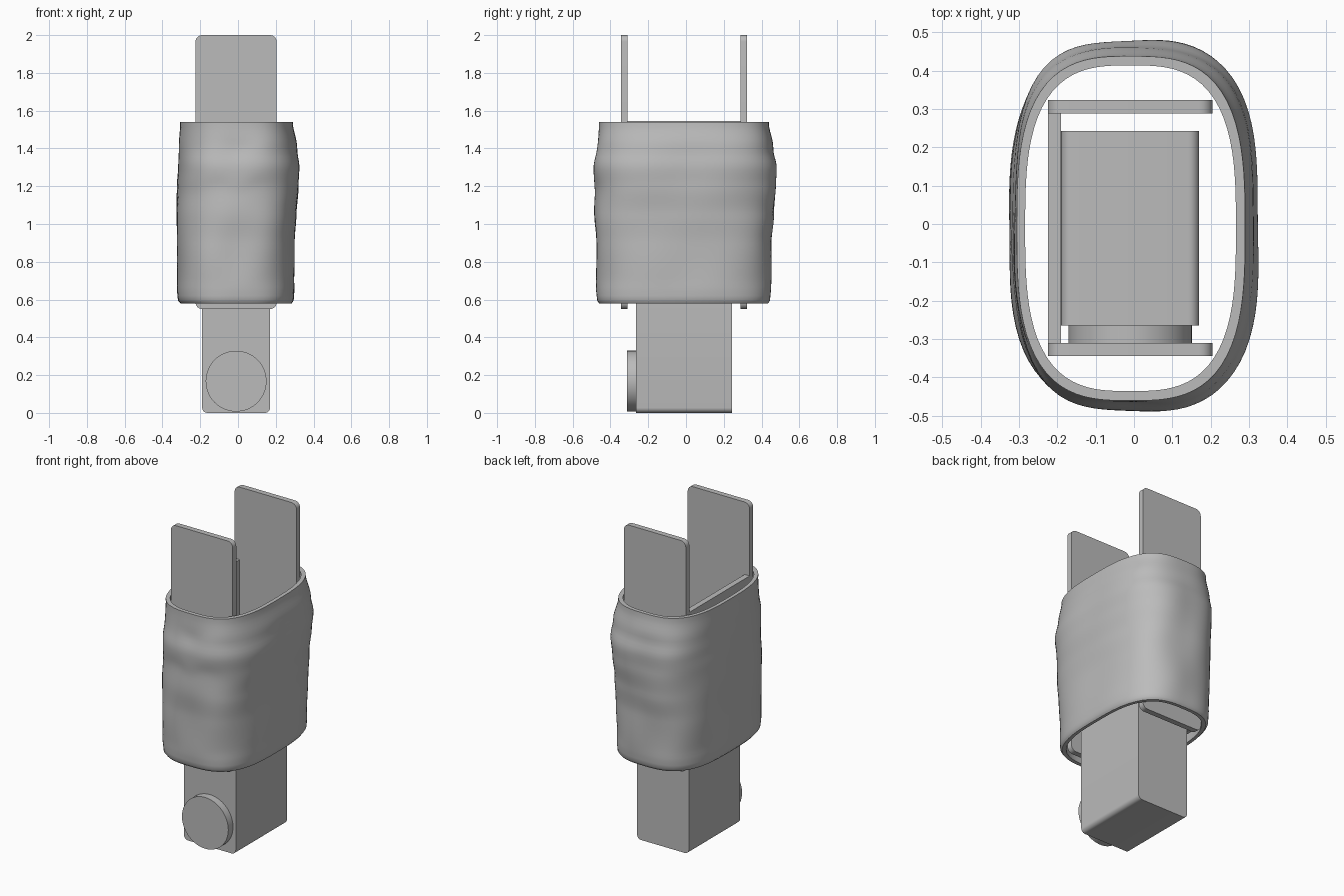
import bpy
import bmesh
from math import sin, cos, pi, exp, radians

cube = bpy.data.objects.get("Cube")
if cube:
    bpy.data.objects.remove(cube, do_unlink=True)

grey = bpy.data.materials.new("plain grey")
grey.use_nodes = True
grey.diffuse_color = (0.5, 0.5, 0.5, 1)
grey.node_tree.nodes["Principled BSDF"].inputs["Base Color"].default_value = (0.5, 0.5, 0.5, 1)


def finish(name, bm, smooth=30):
    """Turn a bmesh into a named grey object with smooth shading and sharp edges."""
    bmesh.ops.recalc_face_normals(bm, faces=bm.faces)
    mesh = bpy.data.meshes.new(name)
    bm.to_mesh(mesh)
    bm.free()
    mesh.materials.append(grey)
    obj = bpy.data.objects.new(name, mesh)
    bpy.context.collection.objects.link(obj)
    bpy.ops.object.select_all(action="DESELECT")
    obj.select_set(True)
    bpy.context.view_layer.objects.active = obj
    bpy.ops.object.shade_smooth_by_angle(angle=radians(smooth))
    return obj


def slab(name, x, y, z, radius=0.0):
    """Box from ranges; the edges running front to back are rounded."""
    bm = bmesh.new()
    bmesh.ops.create_cube(bm, size=1)
    for v in bm.verts:
        for i, (low, high) in enumerate((x, y, z)):
            v.co[i] = low if v.co[i] < 0 else high
    if radius:
        edges = [e for e in bm.edges if abs(e.verts[0].co.y - e.verts[1].co.y) > 0.001]
        bmesh.ops.bevel(bm, geom=edges, offset=radius, segments=6, profile=0.5, affect="EDGES")
    return finish(name, bm)


# Tall end plates and the side wall joining them
slab("front_plate", (-0.225, 0.205), (-0.345, -0.31), (0.55, 2.0), 0.035)
slab("back_plate", (-0.225, 0.205), (0.288, 0.323), (0.55, 2.0), 0.035)
slab("side_wall", (-0.225, -0.19), (-0.31, 0.288), (0.585, 1.545))

# Inner block with a round button on its front
slab("inner_block", (-0.19, 0.17), (-0.265, 0.243), (0.0, 1.1), 0.028)

bm = bmesh.new()
bmesh.ops.create_cone(bm, cap_ends=True, segments=64, radius1=0.161, radius2=0.161, depth=0.05)
for v in bm.verts:
    x, y, z = v.co
    v.co = (x - 0.01, z - 0.287, y + 0.168)
finish("round_button", bm)

# Lumpy outer sleeve: height, then x and y limits of each outer section
SECTIONS = [
    (0.58, -0.305, 0.285, -0.46, 0.435),
    (0.595, -0.318, 0.295, -0.47, 0.445),
    (0.65, -0.324, 0.30, -0.475, 0.45),
    (0.9, -0.327, 0.303, -0.478, 0.453),
    (1.05, -0.328, 0.31, -0.486, 0.465),
    (1.2, -0.323, 0.322, -0.48, 0.478),
    (1.3, -0.318, 0.327, -0.486, 0.484),
    (1.4, -0.314, 0.315, -0.472, 0.466),
    (1.54, -0.306, 0.29, -0.461, 0.438),
]
SIDES = 96


def section_at(z):
    for a, b in zip(SECTIONS, SECTIONS[1:]):
        if z <= b[0]:
            t = (z - a[0]) / (b[0] - a[0])
            if a[0] > 0.6:
                t = t * t * (3 - 2 * t)
            return [p + (q - p) * t for p, q in zip(a[1:], b[1:])]
    return SECTIONS[-1][1:]


def ring(bm, z, limits, lumps=0.0):
    """Rounded oval section, optionally pushed in and out by soft lumps."""
    x0, x1, y0, y1 = limits
    verts = []
    for i in range(SIDES):
        a = 2 * pi * i / SIDES
        c, s = cos(a), sin(a)
        r = (abs(c) ** 3 + abs(s) ** 3) ** (-1 / 3)
        wave = sin(3 * a + 5 * z) * sin(9 * z + a) + 0.5 * sin(7 * a - 11 * z)
        fold = exp(-((z - 1.3 - 0.015 * sin(9 * a)) / 0.1) ** 4) * max(0, -s) ** 3
        r *= 1 + lumps * (0.008 * wave + 0.016 * fold - 0.006)
        x = (x0 + x1) / 2 + (x1 - x0) / 2 * r * c
        y = (y0 + y1) / 2 + (y1 - y0) / 2 * r * s
        verts.append(bm.verts.new((x, y, z)))
    return verts


bm = bmesh.new()
low, high = SECTIONS[0][0], SECTIONS[-1][0]
heights = [low, low + 0.007, low + 0.015] + [0.62 + 0.023 * i for i in range(40)] + [high]
rings = []
for z in heights:
    fade = min(1, (z - low) / 0.12, (high - z) / 0.12)
    rings.append(ring(bm, z, section_at(z), fade))
inner = (-0.284, 0.266, -0.436, 0.414)
for z in (high, low):
    rings.append(ring(bm, z, inner))
for lower, upper in zip(rings, rings[1:] + rings[:1]):
    for i in range(SIDES):
        j = (i + 1) % SIDES
        bm.faces.new((lower[i], lower[j], upper[j], upper[i]))
finish("outer_sleeve", bm, 40)
